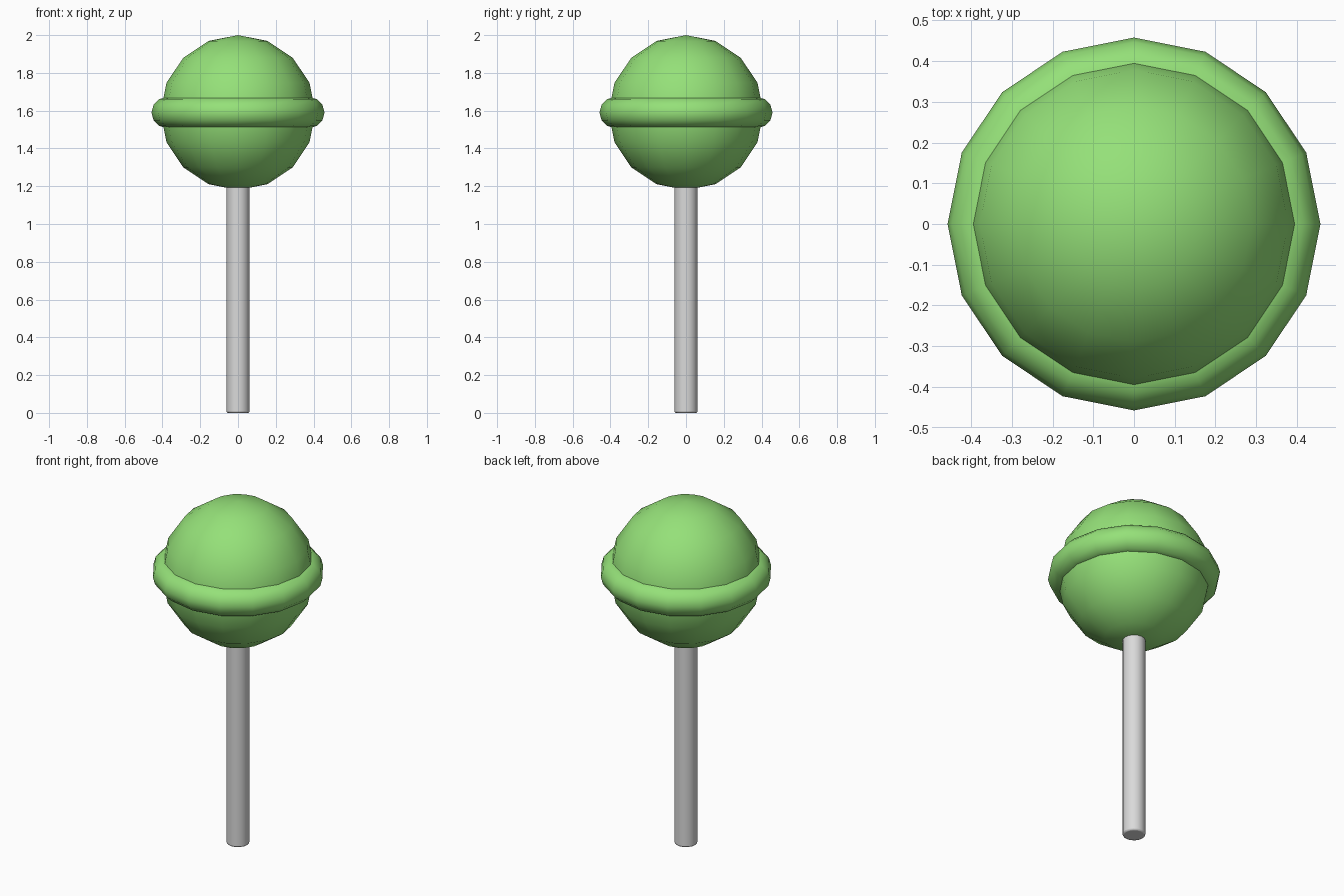
import bpy, math

if "Cube" in bpy.data.objects:
    bpy.data.objects.remove(bpy.data.objects["Cube"])

def material(name, rgb):
    m = bpy.data.materials.new(name)
    m.diffuse_color = (*rgb, 1)
    m.use_nodes = True
    m.node_tree.nodes["Principled BSDF"].inputs["Base Color"].default_value = m.diffuse_color
    return m

green = material("candy green", (0.30, 0.75, 0.19))
white = material("stick white", (0.70, 0.70, 0.70))

CENTRE = 1.59   # height of the candy centre

def finish(name, mat, angle=None):
    ob = bpy.context.object
    ob.name = name
    ob.data.materials.append(mat)
    if angle:
        bpy.ops.object.shade_smooth_by_angle(angle=math.radians(angle))
    else:
        bpy.ops.object.shade_smooth()
    return ob

# Candy ball
bpy.ops.mesh.primitive_uv_sphere_add(segments=16, ring_count=8, radius=0.41,
                                     location=(0, 0, CENTRE))
finish("candy_ball", green)

# Raised band round the middle
bpy.ops.mesh.primitive_torus_add(major_segments=16, minor_segments=12,
                                 major_radius=0.376, minor_radius=0.082,
                                 location=(0, 0, CENTRE))
finish("candy_band", green)

# Stick with a slightly softened end, running a little into the ball
TOP = 1.25
bpy.ops.mesh.primitive_cylinder_add(vertices=16, radius=0.061, depth=TOP,
                                    location=(0, 0, TOP / 2))
stick = finish("stick", white, 50)
bevel = stick.modifiers.new("soft_end", 'BEVEL')
bevel.width = 0.008
bevel.segments = 2
bevel.limit_method = 'ANGLE'
bevel.angle_limit = math.radians(50)
